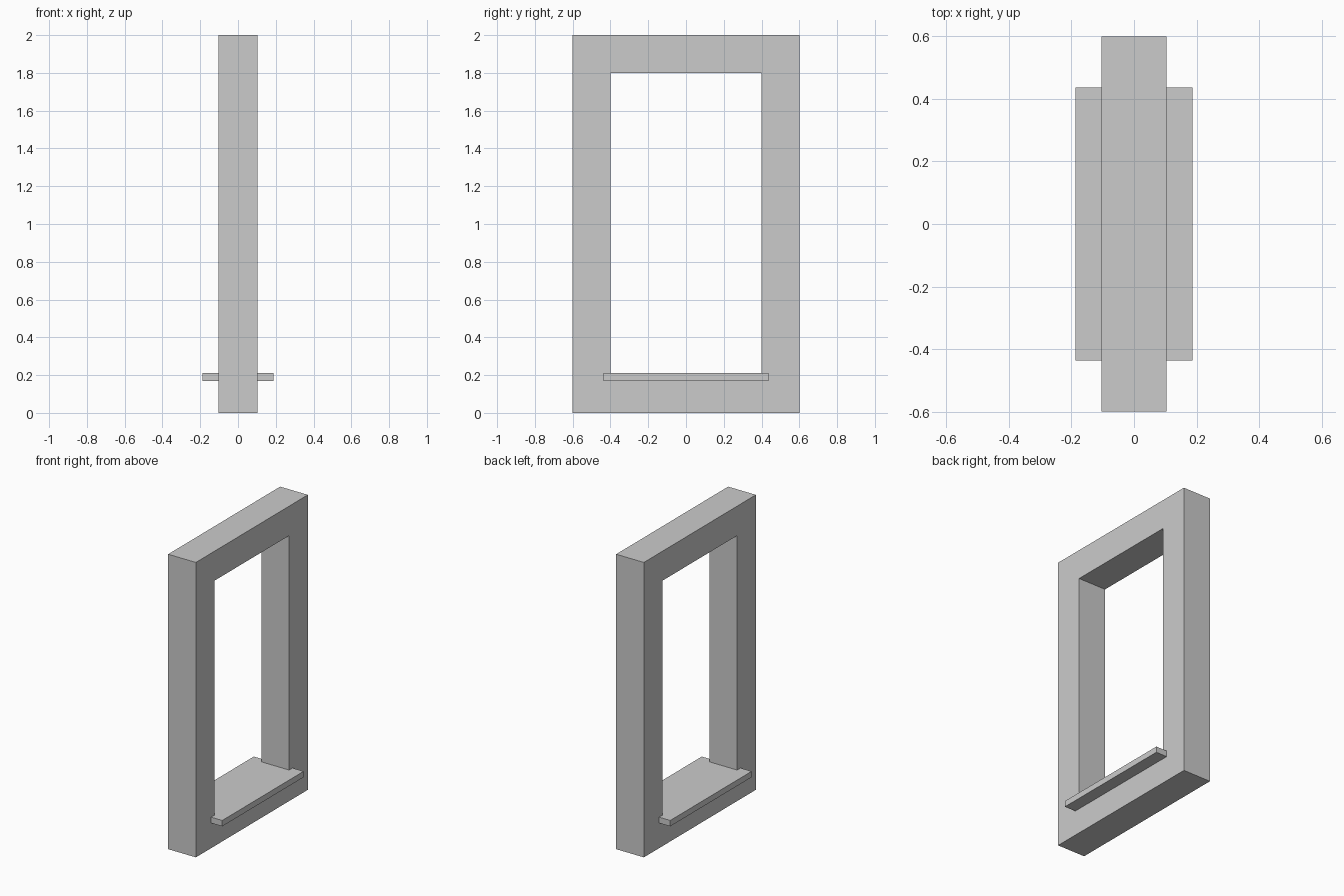
import bpy, bmesh

if "Cube" in bpy.data.objects:
    bpy.data.objects.remove(bpy.data.objects["Cube"])

def finish(name, bm):
    bmesh.ops.recalc_face_normals(bm, faces=bm.faces)
    mesh = bpy.data.meshes.new(name)
    bm.to_mesh(mesh)
    bm.free()
    obj = bpy.data.objects.new(name, mesh)
    bpy.context.collection.objects.link(obj)
    return obj

def rect(bm, x, y, z0, z1):
    return [bm.verts.new((x, sy * y, z)) for sy, z in ((-1, z0), (1, z0), (1, z1), (-1, z1))]

def join(bm, a, b):
    for i in range(4):
        j = (i + 1) % 4
        bm.faces.new((a[i], a[j], b[j], b[i]))

# Window frame: outer and inner rectangles joined into a closed ring
DEPTH = 0.104
bm = bmesh.new()
loops = [rect(bm, -DEPTH, 0.6, 0, 2), rect(bm, DEPTH, 0.6, 0, 2),
         rect(bm, DEPTH, 0.4, 0.2, 1.8), rect(bm, -DEPTH, 0.4, 0.2, 1.8)]
for i in range(4):
    join(bm, loops[i], loops[(i + 1) % 4])
finish("window_frame", bm)

# Sill: thin board passing through the frame, overhanging both sides
bm = bmesh.new()
a = rect(bm, -0.187, 0.436, 0.17, 0.21)
b = rect(bm, 0.187, 0.436, 0.17, 0.21)
join(bm, a, b)
bm.faces.new(a)
bm.faces.new(b)
finish("window_sill", bm)
